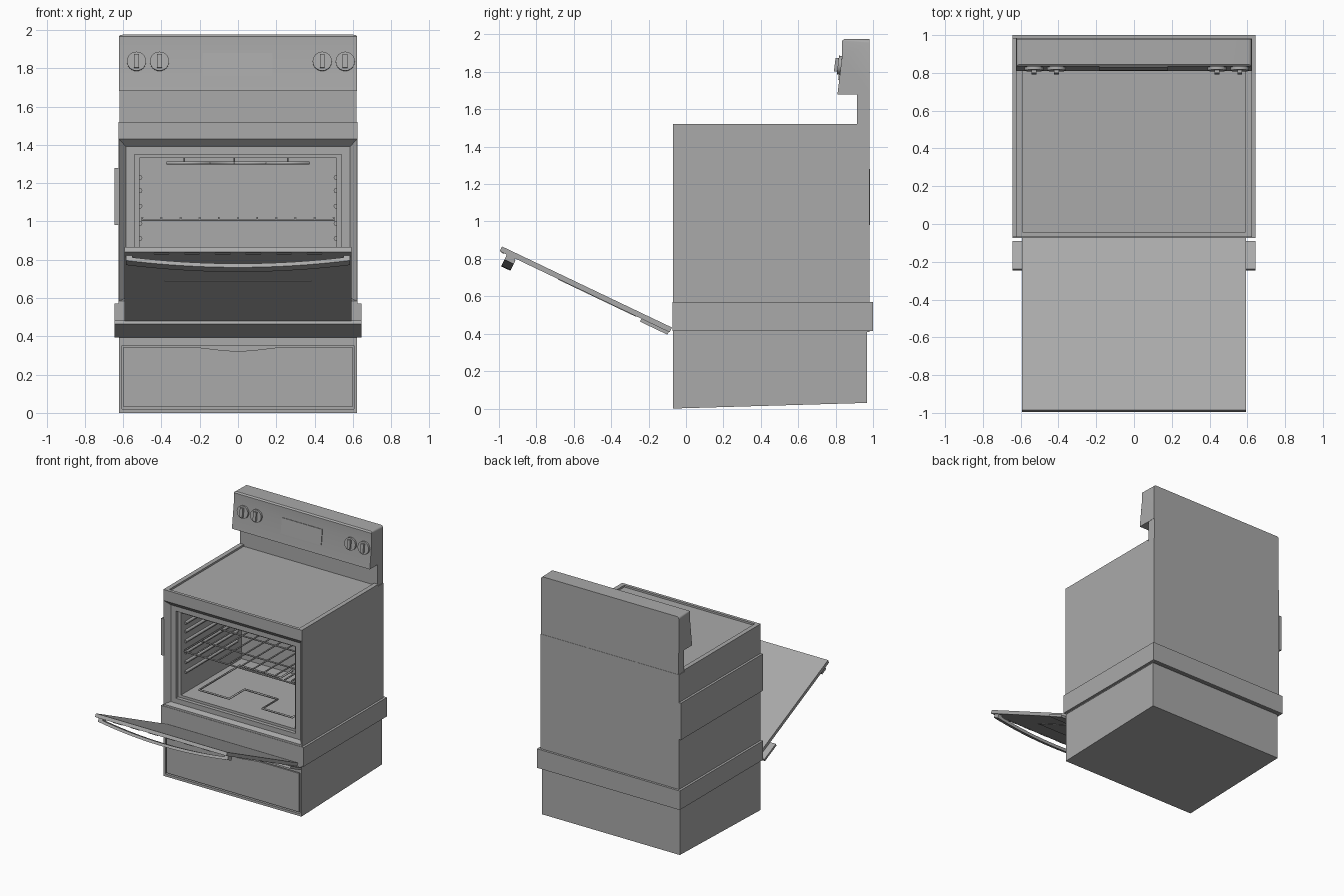
import bpy, bmesh, math
from mathutils import Matrix, Vector

cube = bpy.data.objects.get("Cube")
if cube:
    bpy.data.objects.remove(cube, do_unlink=True)

grey = bpy.data.materials.new("enamel grey")
grey.use_nodes = True
tone = (0.4, 0.4, 0.4, 1)
grey.diffuse_color = tone
grey.node_tree.nodes["Principled BSDF"].inputs["Base Color"].default_value = tone


def finish(name, bm):
    bmesh.ops.recalc_face_normals(bm, faces=bm.faces)
    mesh = bpy.data.meshes.new(name)
    bm.to_mesh(mesh)
    bm.free()
    mesh.materials.append(grey)
    obj = bpy.data.objects.new(name, mesh)
    bpy.context.collection.objects.link(obj)
    return obj


def loft(name, rings):
    """Bridge successive point rings and cap both ends."""
    bm = bmesh.new()
    loops = [[bm.verts.new(p) for p in ring] for ring in rings]
    n = len(loops[0])
    for a, b in zip(loops, loops[1:]):
        for i in range(n):
            j = (i + 1) % n
            bm.faces.new((a[i], a[j], b[j], b[i]))
    bm.faces.new(loops[0])
    bm.faces.new(loops[-1])
    return finish(name, bm)


def frame(w, z0, z1, y):
    return [(-w, y, z0), (w, y, z0), (w, y, z1), (-w, y, z1)]


def box(name, x0, x1, y0, y1, z0, z1):
    return loft(name, [[(x0, y, z0), (x1, y, z0), (x1, y, z1), (x0, y, z1)] for y in (y0, y1)])


def slab(name, outline, y0, y1):
    """Extrude an (x, z) outline along y."""
    return loft(name, [[(x, y, z) for x, z in outline] for y in (y0, y1)])


def disc(name, centre, axis, radius, depth):
    bm = bmesh.new()
    turn = Vector((0, 0, 1)).rotation_difference(Vector(axis)).to_matrix().to_4x4()
    bmesh.ops.create_cone(bm, cap_ends=True, segments=24, radius1=radius, radius2=radius,
                          depth=depth, matrix=Matrix.Translation(centre) @ turn)
    return finish(name, bm)


def wires(name, paths, radius):
    """Round wires along open paths."""
    curve = bpy.data.curves.new(name, "CURVE")
    curve.dimensions = "3D"
    curve.bevel_depth = radius
    curve.bevel_resolution = 1
    curve.use_fill_caps = True
    for path in paths:
        spline = curve.splines.new("POLY")
        spline.points.add(len(path) - 1)
        for point, co in zip(spline.points, path):
            point.co = (*co, 1)
    curve.materials.append(grey)
    obj = bpy.data.objects.new(name, curve)
    bpy.context.collection.objects.link(obj)
    return obj


# Oven body with stepped opening and hollow cavity
loft("oven_body", [
    frame(0.625, 0.41, 1.505, 0.982),
    frame(0.625, 0.41, 1.505, -0.07),
    frame(0.621, 0.585, 1.43, -0.07),
    frame(0.585, 0.60, 1.39, -0.03),
    frame(0.54, 0.64, 1.35, -0.03),
    frame(0.54, 0.64, 1.35, 0.0),
    frame(0.515, 0.66, 1.33, 0.0),
    frame(0.515, 0.66, 1.33, 0.78)])

# Raised rim round the cooktop
box("cooktop_rim_front", -0.625, 0.625, -0.07, -0.045, 1.505, 1.52)
for side, s in (("left", 1), ("right", -1)):
    inner, outer = sorted((s * 0.588, s * 0.625))
    box("cooktop_rim_" + side, inner, outer, -0.045, 0.914, 1.505, 1.52)

# Lower base with drawer recess, rising a little towards the back
loft("drawer_base", [
    frame(0.622, 0.03, 0.41, 0.968),
    frame(0.622, 0.0, 0.41, -0.07),
    frame(0.607, 0.02, 0.352, -0.07),
    frame(0.607, 0.02, 0.352, -0.035)])
dip = [(0.28 - 0.56 * i / 16, 0.345 - 0.022 * math.sin(math.pi * i / 16) ** 2) for i in range(17)]
slab("drawer_front", [(-0.597, 0.03), (0.597, 0.03), (0.597, 0.345)] + dip + [(-0.597, 0.345)],
     -0.068, -0.03)

# Band round the body and strip on the right side
box("trim_band", -0.644, 0.644, -0.073, 1.0, 0.415, 0.57)
box("side_strip", -0.644, -0.62, -0.07, 0.985, 0.98, 1.28)

# Backguard neck and control console
box("backguard_neck", -0.62, 0.62, 0.914, 0.98, 1.5, 1.69)
profile = [(0.81, 1.68), (0.834, 1.88), (0.834, 1.965), (0.845, 1.975), (0.98, 1.975), (0.98, 1.68)]
console = loft("control_console", [[(x, y, z) for y, z in profile] for x in (-0.622, 0.622)])
bm = bmesh.new()
bm.from_mesh(console.data)
corners = [e for e in bm.edges if all(v.co.z > 1.97 for v in e.verts)
           and abs(e.verts[0].co.x - e.verts[1].co.x) < 0.01]
bmesh.ops.bevel(bm, geom=corners, offset=0.02, segments=4, profile=0.5, affect="EDGES")
bm.to_mesh(console.data)
bm.free()

# Display and knobs follow the slope of the console
lean = math.atan2(0.024, 0.2)
display = box("display_panel", -0.185, 0.18, -0.006, 0.003, -0.062, 0.062)
display.location = (0, 0.827, 1.818)
display.rotation_euler.x = -lean
for i, x in enumerate((-0.53, -0.41, 0.44, 0.56)):
    for part in (disc(f"knob_base_{i + 1}", (0, -0.006, 0), (0, 1, 0), 0.05, 0.02),
                 box(f"knob_grip_{i + 1}", -0.013, 0.013, -0.033, -0.01, -0.036, 0.036)):
        part.location = (x, 0.828, 1.835)
        part.rotation_euler.x = -lean

# Rack guides, rack and heating elements inside the cavity
guides = [[(s * 0.512, 0.05, z), (s * 0.512, 0.72, z)]
          for s in (-1, 1) for z in (0.83, 0.91, 0.99, 1.08, 1.16, 1.23)]
wires("rack_guides", guides, 0.013)
rack = [[(-0.5 + 0.1 * i, 0.03, 1.018), (-0.5 + 0.1 * i, 0.72, 1.018)] for i in range(11)]
rack += [[(-0.505, y, 1.008), (0.505, y, 1.008)] for y in (0.03, 0.25, 0.5, 0.72)]
wires("oven_rack", rack, 0.006)


def element(name, w, z):
    half = [(0.05, 0.77), (0.05, 0.62), (w, 0.62), (w, 0.1), (0.15, 0.1), (0.15, 0.3), (0, 0.3)]
    path = [(x, y, z) for x, y in half] + [(-x, y, z) for x, y in reversed(half[:-1])]
    wires(name, [path], 0.008)


element("broil_element", 0.37, 1.305)
element("bake_element", 0.42, 0.69)
for x in (-0.28, -0.02, 0.26):
    wires("broil_bracket", [[(x, 0.35, 1.335), (x, 0.35, 1.305)], [(x, 0.1, 1.305), (x, 0.62, 1.305)]], 0.004)

# Open door, modelled flat from its hinge line and then tilted
door = [box("door_panel", -0.593, 0.593, -1.007, 0.0, -0.028, 0),
        box("door_hinge_bar", -0.644, 0.644, -0.168, -0.005, -0.045, -0.026),
        box("door_window", -0.385, 0.385, -0.66, -0.2, -0.031, -0.026)]
for i in range(6):
    x = -0.44 + 0.16 * i
    door.append(box("door_vent", x, x + 0.08, -0.995, -0.98, -0.032, -0.026))

# Bowed handle with end posts
steps = [-1 + i / 10 for i in range(21)]
bow = [(0.585 * t, -0.058 - 0.04 * (1 - t * t)) for t in steps]
door.append(slab("door_handle", bow + [(x, z + 0.022) for x, z in reversed(bow)], -0.965, -0.91))
for s in (-1, 1):
    x0, x1 = sorted((s * 0.55, s * 0.585))
    door.append(box("handle_post", x0, x1, -0.965, -0.915, -0.055, -0.02))
for part in door:
    part.location = (0, -0.075, 0.433)
    part.rotation_euler.x = -math.radians(25.5)

# Smooth round parts, keep sharp edges
for obj in bpy.context.scene.objects:
    obj.select_set(obj.type == "MESH")
bpy.context.view_layer.objects.active = console
bpy.ops.object.shade_smooth_by_angle(angle=math.radians(30))
